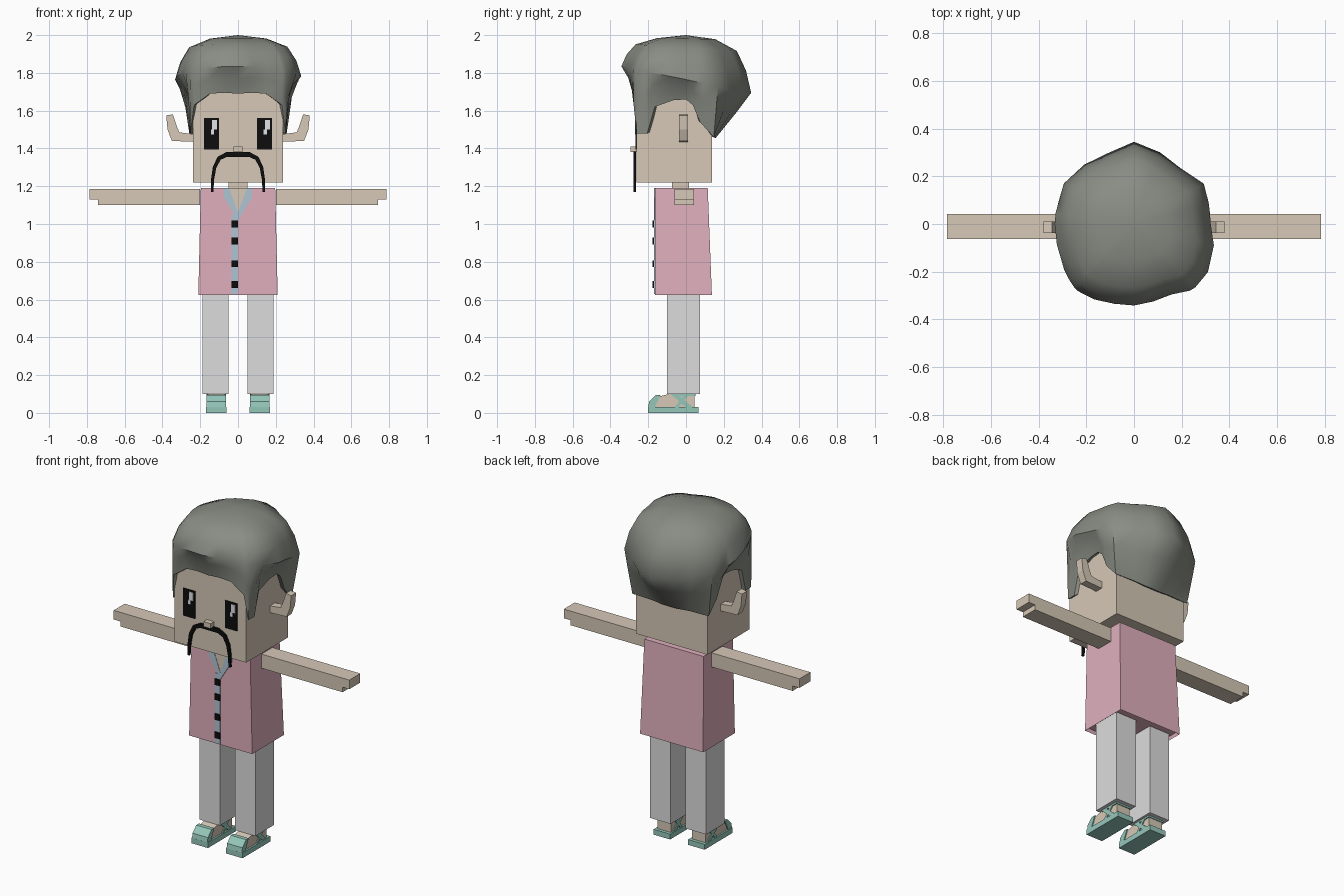
import bpy
import bmesh
import math

cube = bpy.data.objects.get("Cube")
if cube:
    bpy.data.objects.remove(cube, do_unlink=True)


def material(name, r, g, b):
    m = bpy.data.materials.new(name)
    m.use_nodes = True
    m.diffuse_color = (r, g, b, 1)
    bsdf = m.node_tree.nodes["Principled BSDF"]
    bsdf.inputs["Base Color"].default_value = (r, g, b, 1)
    bsdf.inputs["Roughness"].default_value = 0.9
    return m


skin = material("skin", 0.67, 0.58, 0.47)
pink = material("pink_cloth", 0.74, 0.43, 0.51)
grey = material("grey_hair", 0.25, 0.265, 0.23)
trouser = material("light_grey_cloth", 0.72, 0.72, 0.72)
blue = material("pale_blue_trim", 0.43, 0.56, 0.65)
teal = material("teal_sandal", 0.3, 0.57, 0.49)
black = material("black", 0.004, 0.004, 0.004)
white = material("eye_white", 0.8, 0.82, 0.86)


def finish(name, bm, mat):
    bmesh.ops.recalc_face_normals(bm, faces=bm.faces)
    mesh = bpy.data.meshes.new(name)
    bm.to_mesh(mesh)
    bm.free()
    mesh.materials.append(mat)
    obj = bpy.data.objects.new(name, mesh)
    bpy.context.collection.objects.link(obj)
    return obj


def prism(name, mat, outline, lo, hi, axis="y"):
    """Extrude a 2D outline: (x, z) along y, or (y, z) along x."""
    bm = bmesh.new()

    def place(p, d):
        return (p[0], d, p[1]) if axis == "y" else (d, p[0], p[1])

    ends = [[bm.verts.new(place(p, d)) for p in outline] for d in (lo, hi)]
    bm.faces.new(ends[0])
    bm.faces.new(ends[1])
    n = len(outline)
    for i in range(n):
        j = (i + 1) % n
        bm.faces.new((ends[0][i], ends[0][j], ends[1][j], ends[1][i]))
    return finish(name, bm, mat)


def box(name, mat, x, y, z):
    outline = [(x[0], z[0]), (x[1], z[0]), (x[1], z[1]), (x[0], z[1])]
    return prism(name, mat, outline, y[0], y[1])


def flip(points, s):
    return [(s * p[0], p[1]) for p in points]


# Head, neck and nose
FRONT, BACK, HALF = 0.262, 0.137, 0.238
box("head", skin, (-HALF, HALF), (-FRONT, BACK), (1.22, 1.75))
box("neck", skin, (-0.05, 0.05), (-0.075, 0.015), (1.17, 1.23))
box("nose", skin, (-0.024, 0.024), (-0.295, -0.26), (1.38, 1.41))

# Tunic, flared towards an inset hem
bm = bmesh.new()
rings = []
for w, back, z in ((0.21, 0.137, 0.625), (0.197, 0.115, 1.19)):
    corners = ((-w, -0.165), (w, -0.165), (w, back), (-w, back))
    rings.append([bm.verts.new((x, y, z)) for x, y in corners])
hem = bm.faces.new(rings[0])
bm.faces.new(rings[1])
for i in range(4):
    j = (i + 1) % 4
    bm.faces.new((rings[0][i], rings[0][j], rings[1][j], rings[1][i]))
bmesh.ops.recalc_face_normals(bm, faces=bm.faces)
bmesh.ops.inset_region(bm, faces=[hem], thickness=0.008, depth=-0.02)
finish("tunic", bm, pink)

# Neck opening, collar bands, placket and buttons
prism("neck_opening", skin, [(-0.05, 1.19), (0.05, 1.19), (0, 1.06)], -0.167, -0.16)
band = [(0.047, 1.19), (0.074, 1.19), (0.074, 1.14), (0, 1.02), (0, 1.06)]
for side, s in (("left", 1), ("right", -1)):
    prism(side + "_collar", blue, flip(band, s), -0.169, -0.161)
box("placket", blue, (-0.034, 0), (-0.169, -0.161), (0.63, 1.05))
for i, z in enumerate((0.68, 0.79, 0.91, 1.0)):
    box(f"button_{i + 1}", black, (-0.034, 0), (-0.177, -0.168), (z - 0.018, z + 0.018))

# Moustache half as a ribbon with a tapering width
path = [(0, 1.37), (0.06, 1.368), (0.1, 1.348), (0.124, 1.3), (0.134, 1.24), (0.137, 1.17)]
outer, inner = [], []
for i, (x, z) in enumerate(path):
    a, b = path[max(i - 1, 0)], path[min(i + 1, len(path) - 1)]
    dx, dz = b[0] - a[0], b[1] - a[1]
    length = math.hypot(dx, dz)
    w = 0.014 - 0.0015 * i
    outer.append((x - dz / length * w, z + dx / length * w))
    inner.append((x + dz / length * w, z - dx / length * w))
moustache = outer + inner[::-1]

ear = [(0.23, 1.435), (0.35, 1.44), (0.373, 1.5), (0.38, 1.575), (0.345, 1.58),
       (0.325, 1.52), (0.31, 1.485), (0.23, 1.475)]
arm = [(0.2, 1.1), (0.74, 1.1), (0.74, 1.13), (0.785, 1.13), (0.785, 1.185), (0.2, 1.185)]
foot = [(-0.185, 0.03), (-0.185, 0.055), (-0.15, 0.085), (-0.09, 0.1), (0.045, 0.1), (0.045, 0.03)]
# Sandal straps seen from the side
straps = {
    "toe_strap": [(-0.2, 0.03), (-0.165, 0.03), (-0.135, 0.095), (-0.16, 0.095), (-0.195, 0.06)],
    "cross_strap": [(0, 0.03), (0.035, 0.03), (-0.05, 0.104), (-0.085, 0.104)],
    "instep_strap": [(-0.075, 0.09), (0.05, 0.09), (0.05, 0.104), (-0.075, 0.104)],
    "rear_strap": [(-0.06, 0.03), (-0.04, 0.03), (0.015, 0.095), (-0.01, 0.095)],
}

# Paired parts
for side, s in (("left", 1), ("right", -1)):
    prism(side + "_moustache", black, flip(moustache, s), -0.277, -0.264)
    prism(side + "_ear", skin, flip(ear, s), -0.037, 0.01)
    prism(side + "_arm", skin, flip(arm, s), -0.062, 0.042)
    box(side + "_leg", trouser, (s * 0.05, s * 0.187), (-0.1, 0.075), (0.1, 0.66))
    box(side + "_sole", teal, (s * 0.06, s * 0.17), (-0.2, 0.065), (0, 0.032))
    prism(side + "_foot", skin, foot, s * 0.07, s * 0.16, "x")
    for name, outline in straps.items():
        prism(f"{side}_{name}", teal, outline, s * 0.064, s * 0.166, "x")
    # Eye with two highlights, shifted the same way on both sides
    c = s * 0.14
    box(side + "_eye", black, (c - 0.04, c + 0.04), (-0.268, -0.261), (1.395, 1.56))
    box(side + "_eye_highlight", white, (c + 0.003, c + 0.03), (-0.27, -0.266), (1.5, 1.55))
    box(side + "_eye_glint", white, (c - 0.004, c + 0.014), (-0.27, -0.266), (1.475, 1.5))

# Hair: angle from the front, hairline height, left reach, right reach
hairline = [
    (0, 1.69, 0.342, 0.342), (14, 1.695, 0.335, 0.345), (28, 1.69, 0.335, 0.358),
    (40, 1.63, 0.365, 0.367), (44, 1.48, 0.37, 0.365), (51, 1.48, 0.368, 0.357),
    (57, 1.62, 0.37, 0.35), (75, 1.655, 0.347, 0.335), (90, 1.66, 0.322, 0.333),
    (98, 1.63, 0.322, 0.332), (106, 1.54, 0.326, 0.33), (120, 1.46, 0.338, 0.34),
    (140, 1.46, 0.305, 0.325), (160, 1.455, 0.32, 0.317), (180, 1.455, 0.345, 0.345),
]
around = [(a, z, r) for a, z, r, _ in hairline]
around += [(-a, z, r) for a, z, _, r in hairline[-2:0:-1]]
bm = bmesh.new()
columns = []
for angle, low, reach in around:
    a = math.radians(angle)
    sx, cy = math.sin(a), math.cos(a)
    depth = FRONT if cy > 0 else BACK
    skull = min(HALF / max(abs(sx), 1e-4), depth / max(abs(cy), 1e-4))
    wide = 1.765 + 0.07 * cy
    edge = skull + 0.02
    reach = max(reach, edge)
    bulge = 0.4 if cy > -0.3 else 0.6
    profile = [
        (skull * 0.9, low + 0.015),
        (edge, low),
        (edge + (reach - edge) * bulge, low + (wide - low) * 0.58),
        (reach, wide),
    ]
    for scale, rise in ((0.92, 0.4), (0.78, 0.75), (0.45, 0.96)):
        profile.append((reach * scale, wide + (1.99 - wide) * rise))
    columns.append([bm.verts.new((r * sx, -r * cy, z)) for r, z in profile])
crown = bm.verts.new((0, 0, 2.0))
for i, col in enumerate(columns):
    nxt = columns[(i + 1) % len(columns)]
    for k in range(len(col) - 1):
        bm.faces.new((col[k], nxt[k], nxt[k + 1], col[k + 1]))
    bm.faces.new((col[-1], nxt[-1], crown))
hair = finish("hair", bm, grey)
bpy.ops.object.select_all(action="DESELECT")
hair.select_set(True)
bpy.context.view_layer.objects.active = hair
bpy.ops.object.shade_smooth_by_angle(angle=math.radians(45))
